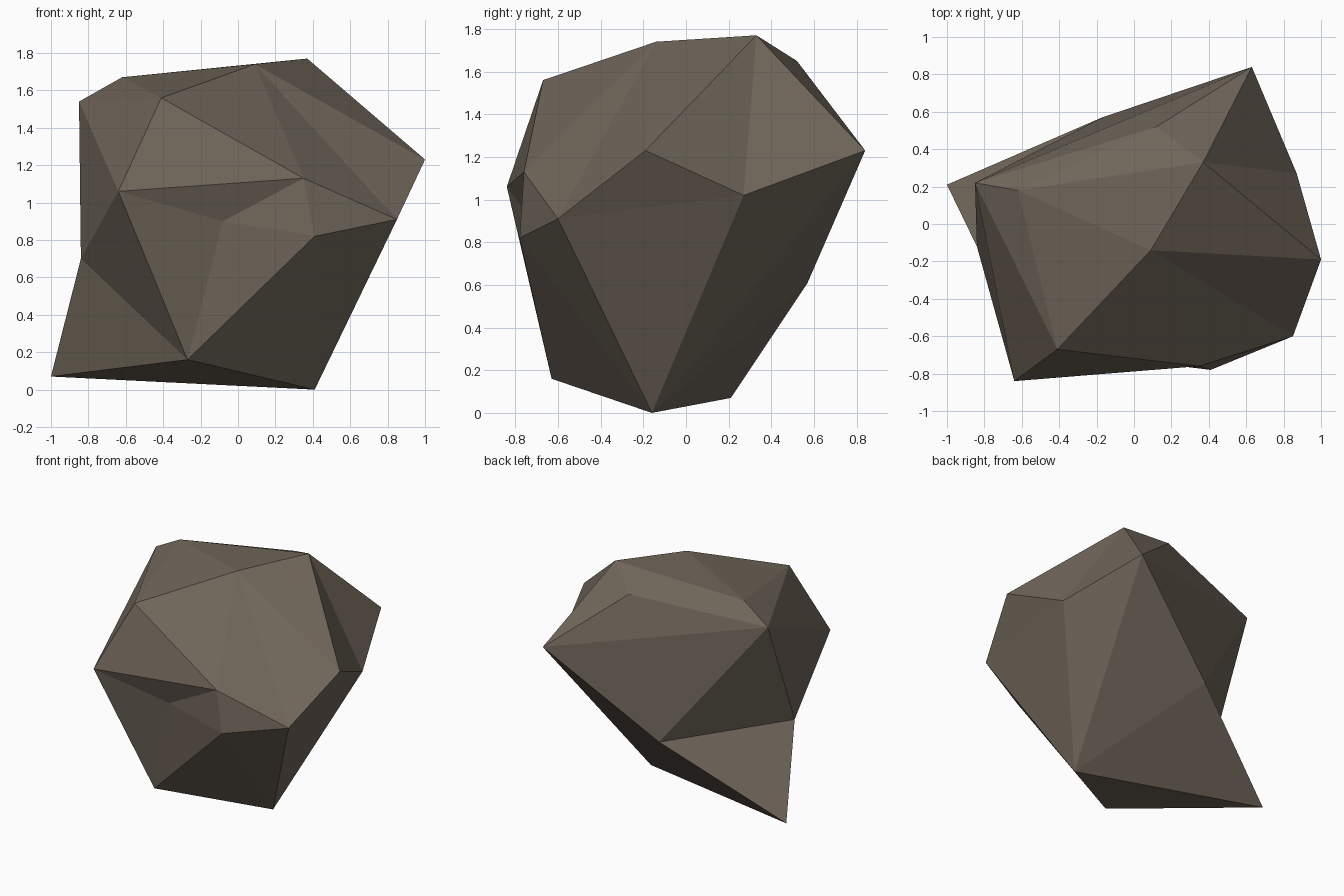
import bpy
import bmesh

if "Cube" in bpy.data.objects:
    bpy.data.objects.remove(bpy.data.objects["Cube"], do_unlink=True)

# Corner points of the boulder, each with a one-letter key
CORNERS = {
    # base: spur tip, underside point, front foot
    "A": (-1, .21, .07), "B": (.41, -.16, 0), "C": (-.27, -.63, .16),
    # front ledge and the notch beneath it
    "D": (.85, -.6, .91), "E": (.41, -.78, .82), "F": (.35, -.76, 1.13),
    "G": (-.64, -.84, 1.06), "H": (-.41, -.67, 1.56), "I": (-.08, -.72, .9),
    # back and flank
    "J": (.63, .84, 1.23), "K": (1, -.19, 1.23), "L": (.87, .27, 1.02),
    # crown
    "M": (.37, .33, 1.77), "N": (.09, -.14, 1.74), "O": (-.62, .18, 1.67),
    "P": (-.85, .22, 1.54), "S": (.12, .52, 1.65),
    # waist above the spur
    "Q": (-.84, -.12, .7), "R": (-.17, .57, .61),
}

# Facets as triangle fans: a hub corner followed by its rim
FANS = {
    "spur": "ABCQRB",
    "notch": "IGCEFG",
    "crown": "NHFDKMOH",
    "side": "PGHOSJRQG",
    "flank": "LDKMJBD",
    "front": "ECBDF",
    "front_cheek": "QCG",
    "brow": "GFH",
    "back": "JRB",
    "back_crown": "SOMJ",
}


def flat_material(name, colour):
    mat = bpy.data.materials.new(name)
    mat.use_nodes = True
    mat.diffuse_color = colour
    mat.node_tree.nodes["Principled BSDF"].inputs["Base Color"].default_value = colour
    return mat


def build_boulder(name, material):
    bm = bmesh.new()
    verts = {key: bm.verts.new(co) for key, co in CORNERS.items()}
    for hub, *rim in FANS.values():
        for first, second in zip(rim, rim[1:]):
            bm.faces.new([verts[key] for key in (hub, first, second)])
    bmesh.ops.recalc_face_normals(bm, faces=bm.faces)
    mesh = bpy.data.meshes.new(name)
    bm.to_mesh(mesh)
    bm.free()
    mesh.materials.append(material)
    boulder = bpy.data.objects.new(name, mesh)
    bpy.context.collection.objects.link(boulder)
    return boulder


build_boulder("boulder", flat_material("stone_brown", (.162, .133, .102, 1)))
